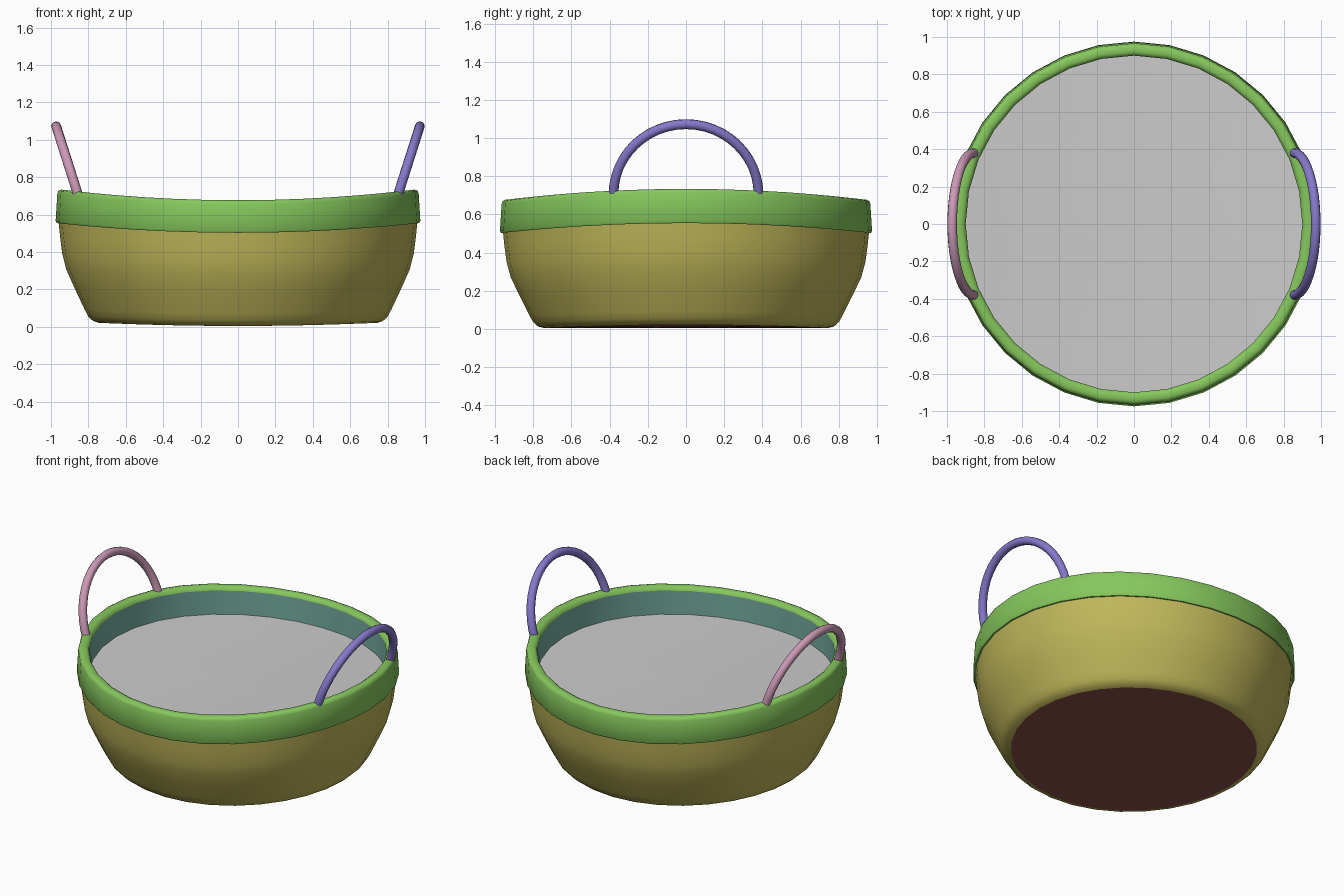
import bpy, bmesh, math

if "Cube" in bpy.data.objects:
    bpy.data.objects.remove(bpy.data.objects["Cube"])

SEGS = 32


def paint(obj, color):
    if color:
        mat = bpy.data.materials.new(obj.name + "_colour")
        mat.diffuse_color = (*color, 1)
        mat.use_nodes = True
        mat.node_tree.nodes["Principled BSDF"].inputs["Base Color"].default_value = mat.diffuse_color
        obj.data.materials.append(mat)


def smooth(obj, angle):
    bpy.ops.object.select_all(action='DESELECT')
    obj.select_set(True)
    bpy.context.view_layer.objects.active = obj
    bpy.ops.object.shade_smooth_by_angle(angle=math.radians(angle))


def saddle(x, z):
    # The basket rises gently towards the two handle sides
    return z + (0.03 + 0.05 * z) * x * x


def lathe(name, profile, color=None):
    bm = bmesh.new()
    rings = []
    for r, z in profile:
        ring = []
        for i in range(SEGS):
            a = math.tau * i / SEGS
            x, y = r * math.cos(a), r * math.sin(a)
            ring.append(bm.verts.new((x, y, saddle(x, z))))
        rings.append(ring)
    for low, high in zip(rings, rings[1:]):
        for i in range(SEGS):
            j = (i + 1) % SEGS
            bm.faces.new((low[i], low[j], high[j], high[i]))
    bmesh.ops.remove_doubles(bm, verts=bm.verts[:], dist=1e-5)
    mesh = bpy.data.meshes.new(name)
    bm.to_mesh(mesh)
    bm.free()
    obj = bpy.data.objects.new(name, mesh)
    bpy.context.collection.objects.link(obj)
    paint(obj, color)
    smooth(obj, 50)
    return obj


# Underside disc
lathe("base", [(0, 0.005), (0.25, 0.005), (0.5, 0.005), (0.745, 0.005)],
      (0.25, 0.08, 0.07))

# Outer bowl wall with rounded foot
lathe("bowl_wall", [(0.745, 0.005), (0.775, 0.013), (0.80, 0.035), (0.82, 0.07),
                    (0.875, 0.18), (0.918, 0.27), (0.94, 0.35), (0.952, 0.44),
                    (0.96, 0.52)], (0.52, 0.47, 0.10))

# Rolled rim band
lathe("rim", [(0.95, 0.505), (0.968, 0.503), (0.975, 0.513), (0.966, 0.655),
              (0.96, 0.67), (0.945, 0.677), (0.92, 0.677), (0.906, 0.67),
              (0.90, 0.655)], (0.24, 0.58, 0.11))

# Inner wall above the filling
lathe("inner_wall", [(0.90, 0.655), (0.90, 0.50)], (0.18, 0.42, 0.36))

# Filling surface
lathe("filling", [(0.90, 0.50), (0.6, 0.50), (0.3, 0.50), (0, 0.50)])


# Arched handles, leaning outwards
def handle(name, side, color):
    curve = bpy.data.curves.new(name, 'CURVE')
    curve.dimensions = '3D'
    curve.bevel_depth = 0.026
    curve.bevel_resolution = 3
    curve.use_fill_caps = True
    n = 24
    spline = curve.splines.new('POLY')
    spline.points.add(n)
    for i, p in enumerate(spline.points):
        a = math.pi * i / n
        h = math.sin(a)
        p.co = (side * (0.855 + 0.117 * h), 0.38 * math.cos(a), 0.705 + 0.368 * h, 1)
    obj = bpy.data.objects.new(name, curve)
    bpy.context.collection.objects.link(obj)
    bpy.ops.object.select_all(action='DESELECT')
    obj.select_set(True)
    bpy.context.view_layer.objects.active = obj
    bpy.ops.object.convert(target='MESH')
    obj = bpy.context.view_layer.objects.active
    paint(obj, color)
    smooth(obj, 60)


handle("left_handle", -1, (0.60, 0.32, 0.47))
handle("right_handle", 1, (0.24, 0.19, 0.60))
